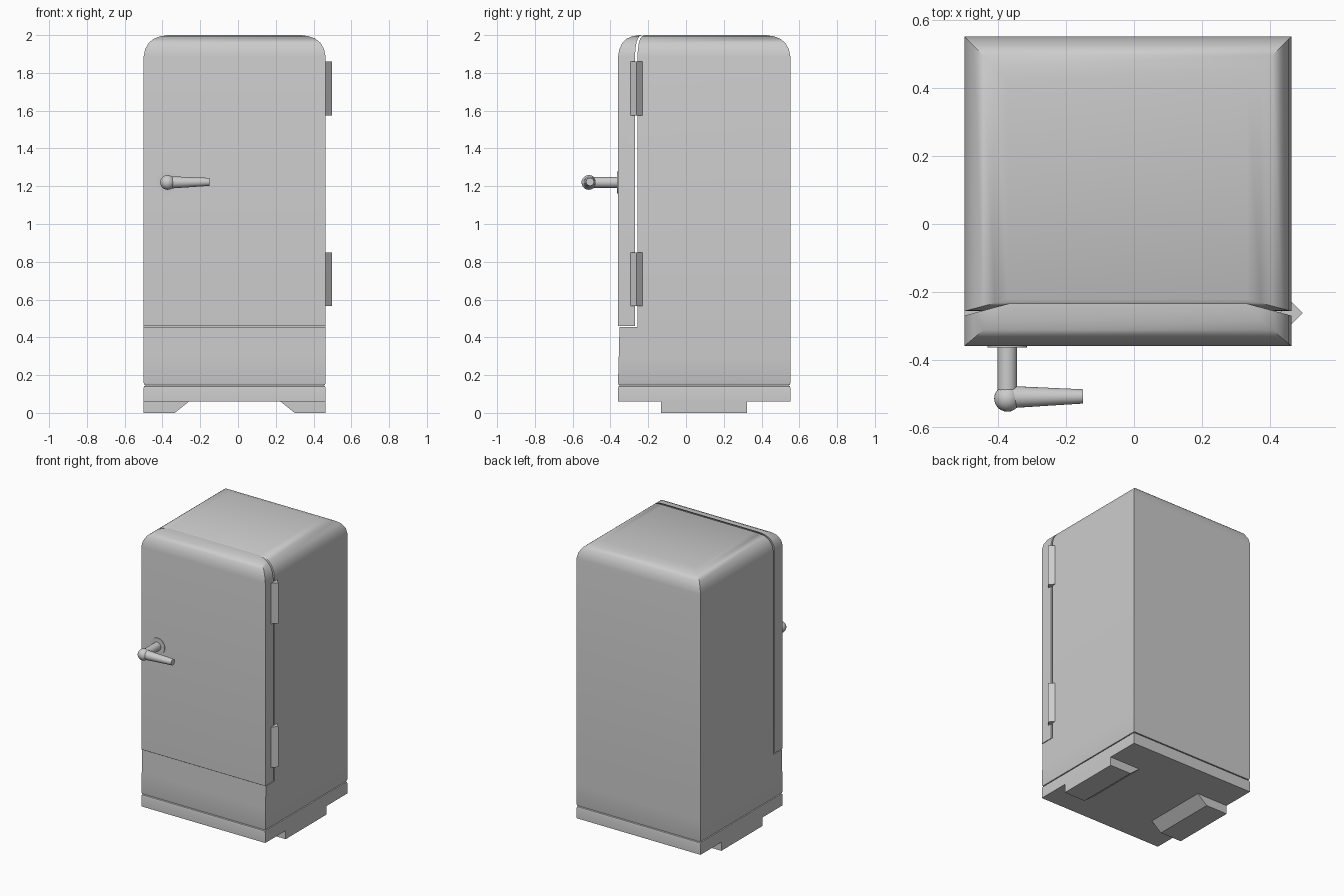
import bpy, bmesh, math
from mathutils import Matrix, Vector

if "Cube" in bpy.data.objects:
    bpy.data.objects.remove(bpy.data.objects["Cube"])

enamel = bpy.data.materials.new("grey_enamel")
enamel.diffuse_color = (0.6, 0.6, 0.6, 1)
enamel.use_nodes = True
enamel.node_tree.nodes["Principled BSDF"].inputs["Base Color"].default_value = enamel.diffuse_color

X0, X1, YF, YB = -0.5, 0.464, -0.36, 0.553
# Rounded top edge: (height, inset)
CROWN = [(1.885, 0.0), (1.925, 0.008), (1.96, 0.028), (1.982, 0.056), (1.994, 0.09), (2.0, 0.13)]


def finish(name, bm, angle=35):
    bmesh.ops.recalc_face_normals(bm, faces=bm.faces)
    mesh = bpy.data.meshes.new(name)
    bm.to_mesh(mesh)
    bm.free()
    mesh.materials.append(enamel)
    obj = bpy.data.objects.new(name, mesh)
    bpy.context.collection.objects.link(obj)
    bpy.ops.object.select_all(action='DESELECT')
    obj.select_set(True)
    bpy.context.view_layer.objects.active = obj
    bpy.ops.object.shade_smooth_by_angle(angle=math.radians(angle))
    return obj


def loft(name, rings):
    """Skin stacked rectangles given as (z, x0, x1, front y, back y)."""
    bm = bmesh.new()
    loops = [[bm.verts.new(p) for p in
              ((a, f, z), (b, f, z), (b, k, z), (a, k, z))] for z, a, b, f, k in rings]
    for lo, hi in zip(loops, loops[1:]):
        for i in range(4):
            j = (i + 1) % 4
            bm.faces.new((lo[i], lo[j], hi[j], hi[i]))
    bm.faces.new(loops[0][::-1])
    bm.faces.new(loops[-1])
    return finish(name, bm)


def rod(name, start, end, r1, r2, sides=24, spin=0.0):
    """Tapered cylinder between two points."""
    a, b = Vector(start), Vector(end)
    turn = (b - a).to_track_quat('Z', 'Y').to_matrix().to_4x4()
    bm = bmesh.new()
    bmesh.ops.create_cone(bm, cap_ends=True, segments=sides, radius1=r1, radius2=r2,
                          depth=(b - a).length,
                          matrix=Matrix.Translation((a + b) / 2) @ turn @ Matrix.Rotation(spin, 4, 'Z'))
    return finish(name, bm)


# Cabinet: full depth at the bottom, stepped back behind the door above
cabinet = [(0.148, X0 + 0.004, X1 - 0.004, YF + 0.003, YB - 0.003),
           (0.16, X0, X1, YF, YB),
           (0.30, X0 + 0.001, X1 - 0.001, YF + 0.004, YB),
           (0.455, X0, X1, YF + 0.008, YB),
           (0.455, X0, X1, -0.257, YB)]
cabinet += [(z, X0 + d, X1 - d, -0.257 + 0.27 * d, YB - d) for z, d in CROWN]
loft("cabinet", cabinet)

# Door, with a narrow seam behind that sweeps back over the top
door = [(0.46, X0, X1, YF, -0.270)]
door += [(z, X0 + d, X1 - d, YF + 0.85 * d, -0.270 + 0.27 * d) for z, d in CROWN]
loft("door", door)

# Plinth with softened edges
loft("plinth", [(0.06, X0, X1, YF, YB), (0.13, X0, X1, YF, YB),
                (0.141, X0 + 0.003, X1 - 0.003, YF + 0.003, YB - 0.003),
                (0.148, X0 + 0.012, X1 - 0.012, YF + 0.012, YB - 0.012)])

# Feet, sloped on the inner side
loft("left_foot", [(0, X0, -0.335, -0.133, 0.322), (0.06, X0, -0.26, -0.133, 0.322)])
loft("right_foot", [(0, 0.30, X1, -0.133, 0.322), (0.06, 0.225, X1, -0.133, 0.322)])

# Diamond-section hinges
for name, lo in (("lower_hinge", 0.565), ("upper_hinge", 1.575)):
    rod(name, (0.463, -0.262, lo), (0.463, -0.262, lo + 0.285), 0.034, 0.034, 4)

# Handle: rosette, stem, ball and tapered lever
HX, HY, HZ = -0.373, -0.514, 1.22
rod("handle_rosette", (HX, -0.355, HZ), (HX, -0.364, HZ), 0.058, 0.058)
rod("handle_stem", (HX, -0.362, HZ), (HX, HY, HZ), 0.029, 0.029)
rod("handle_lever", (HX, HY + 0.004, HZ), (-0.15, HY + 0.006, HZ + 0.003), 0.033, 0.021)
bm = bmesh.new()
bmesh.ops.create_uvsphere(bm, u_segments=24, v_segments=14, radius=0.039,
                          matrix=Matrix.Translation((HX, HY, HZ)))
finish("handle_ball", bm)
